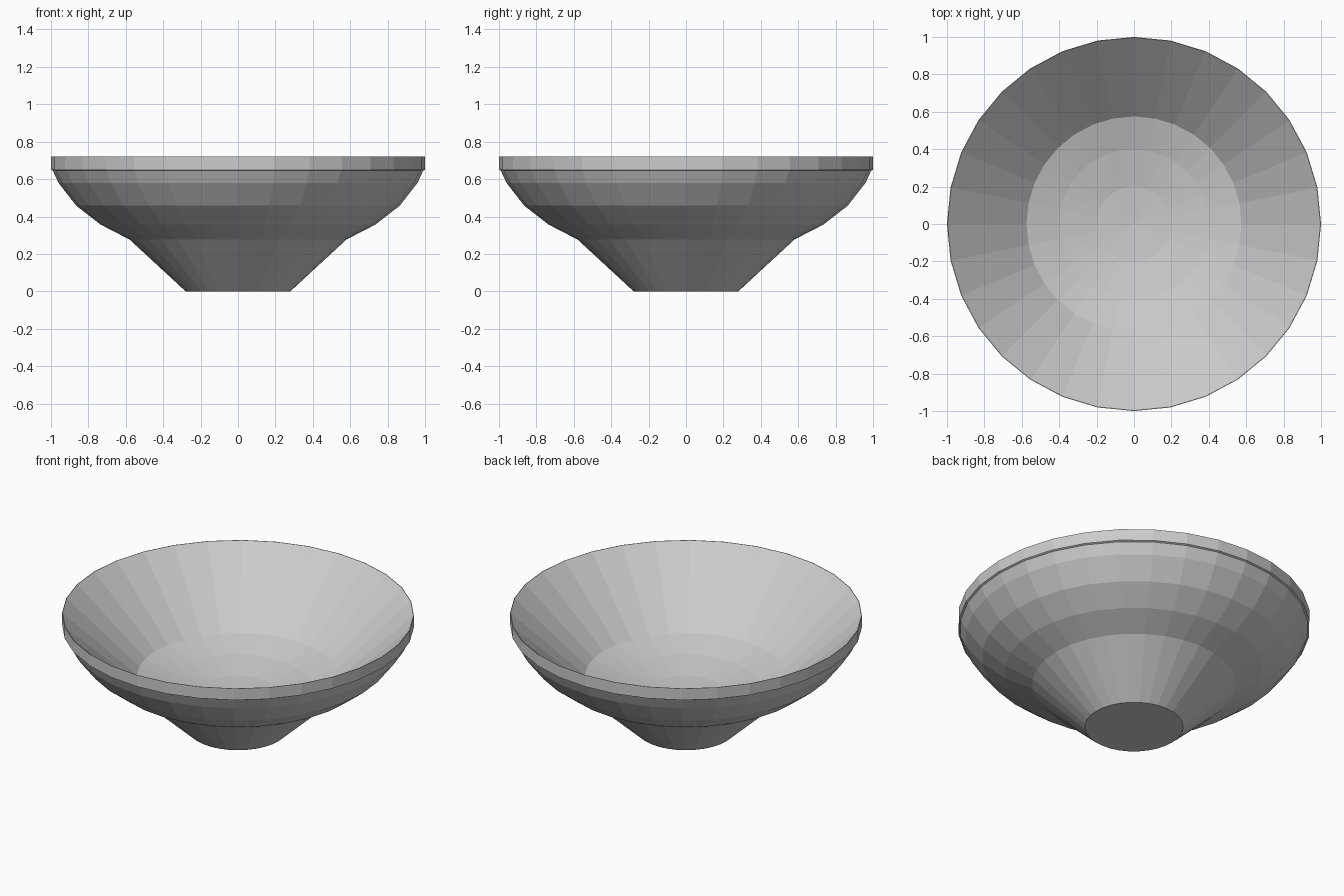
import bpy, bmesh
from math import radians

if "Cube" in bpy.data.objects:
    bpy.data.objects.remove(bpy.data.objects["Cube"])

SIDES = 32

# Bowl profile (radius, height): foot, outer wall, rim band, inner wall, dished floor
PROFILE = [
    (0, 0), (0.28, 0), (0.58, 0.277), (0.735, 0.357), (0.865, 0.458),
    (0.96, 0.58), (0.99, 0.645), (1.0, 0.65), (1.0, 0.722), (0.997, 0.722),
    (0.575, 0.336), (0.40, 0.284), (0.20, 0.246), (0, 0.232),
]


def lathe(name, profile, sides):
    """Spin a profile around z into a closed flat-shaded solid."""
    bm = bmesh.new()
    verts = [bm.verts.new((r, 0, z)) for r, z in profile]
    edges = [bm.edges.new(pair) for pair in zip(verts, verts[1:])]
    bmesh.ops.spin(bm, geom=verts + edges, cent=(0, 0, 0), axis=(0, 0, 1),
                   angle=radians(360), steps=sides, use_merge=False)
    bmesh.ops.remove_doubles(bm, verts=bm.verts[:], dist=0.0005)
    bmesh.ops.recalc_face_normals(bm, faces=bm.faces[:])
    mesh = bpy.data.meshes.new(name)
    bm.to_mesh(mesh)
    bm.free()
    obj = bpy.data.objects.new(name, mesh)
    bpy.context.collection.objects.link(obj)
    return obj


# Bowl
lathe("bowl", PROFILE, SIDES)
